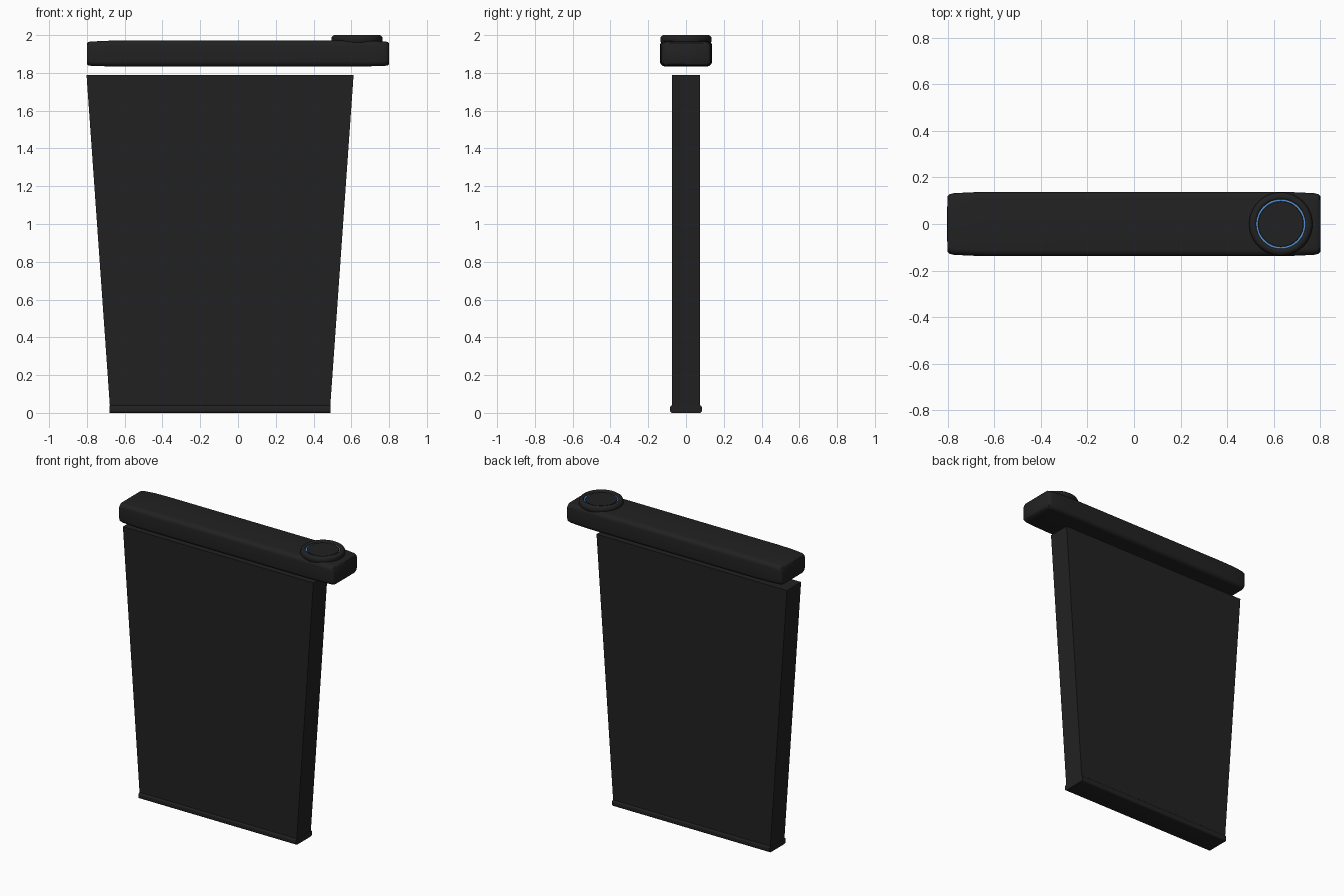
import bpy, bmesh, math

if "Cube" in bpy.data.objects:
    bpy.data.objects.remove(bpy.data.objects["Cube"])

def material(name, rgb):
    m = bpy.data.materials.new(name)
    m.diffuse_color = (*rgb, 1)
    m.use_nodes = True
    m.node_tree.nodes["Principled BSDF"].inputs["Base Color"].default_value = m.diffuse_color
    return m

BLACK = material("matte black", (0.0155, 0.0155, 0.0155))
BLUE = material("blue ring", (0.085, 0.30, 0.68))

def loft(name, rings, mat, smooth=True):
    """Bridge equal-length closed rings and cap both ends."""
    bm = bmesh.new()
    vs = [[bm.verts.new(p) for p in r] for r in rings]
    n = len(vs[0])
    for a, b in zip(vs, vs[1:]):
        for i in range(n):
            j = (i + 1) % n
            bm.faces.new((a[i], a[j], b[j], b[i]))
    bm.faces.new(vs[0][::-1])
    bm.faces.new(vs[-1])
    bmesh.ops.recalc_face_normals(bm, faces=bm.faces)
    me = bpy.data.meshes.new(name)
    bm.to_mesh(me)
    bm.free()
    me.materials.append(mat)
    ob = bpy.data.objects.new(name, me)
    bpy.context.collection.objects.link(ob)
    if smooth:
        bpy.ops.object.select_all(action='DESELECT')
        bpy.context.view_layer.objects.active = ob
        ob.select_set(True)
        bpy.ops.object.shade_smooth_by_angle(angle=math.radians(40))
    return ob

def rounded(x, hy, z0, z1, r, steps=5):
    """Rounded rectangle in the y-z plane."""
    pts = []
    for k, (cy, cz) in enumerate([(hy - r, z1 - r), (r - hy, z1 - r),
                                  (r - hy, z0 + r), (hy - r, z0 + r)]):
        for s in range(steps + 1):
            a = math.pi / 2 * (k + s / steps)
            pts.append((x, cy + r * math.cos(a), cz + r * math.sin(a)))
    return pts

def circles(cx, profile, n=48):
    return [[(cx + r * math.cos(2 * math.pi * i / n), r * math.sin(2 * math.pi * i / n), z)
             for i in range(n)] for r, z in profile]

# Tapered flat panel
def rect(x0, x1, hy, z):
    return [(x0, -hy, z), (x1, -hy, z), (x1, hy, z), (x0, hy, z)]
loft("panel", [rect(-0.678, 0.488, 0.075, 0.03), rect(-0.802, 0.612, 0.075, 1.79)], BLACK, False)

# Rounded strip along the bottom edge
loft("bottom_strip", [rounded(x, 0.084, 0, 0.04, 0.012) for x in (-0.68, 0.49)], BLACK)

# Top bar, slightly tapered and rounded towards its ends
half = [(0.8, 0.118, 1.847, 1.957), (0.793, 0.127, 1.840, 1.964), (0.775, 0.132, 1.837, 1.966),
        (0.70, 0.136, 1.835, 1.970), (0.60, 0.138, 1.834, 1.971)]
stations = [(-x, *s) for x, *s in half] + half[::-1]
loft("top_bar", [rounded(*s, 0.028) for s in stations], BLACK)

# Round knob with a shallow dish in its top
loft("knob", circles(0.63, [(0.118, 1.95), (0.130, 1.958), (0.136, 1.967), (0.136, 1.984),
                            (0.132, 1.993), (0.124, 1.999), (0.116, 2.0), (0.109, 1.998),
                            (0.106, 1.994), (0.106, 1.985)]), BLACK)

# Blue light ring with the button face inside it
loft("light_ring", circles(0.63, [(0.106, 1.983), (0.106, 1.988)]), BLUE)
loft("button_face", circles(0.63, [(0.098, 1.984), (0.098, 1.990), (0.096, 1.992)]), BLACK)
